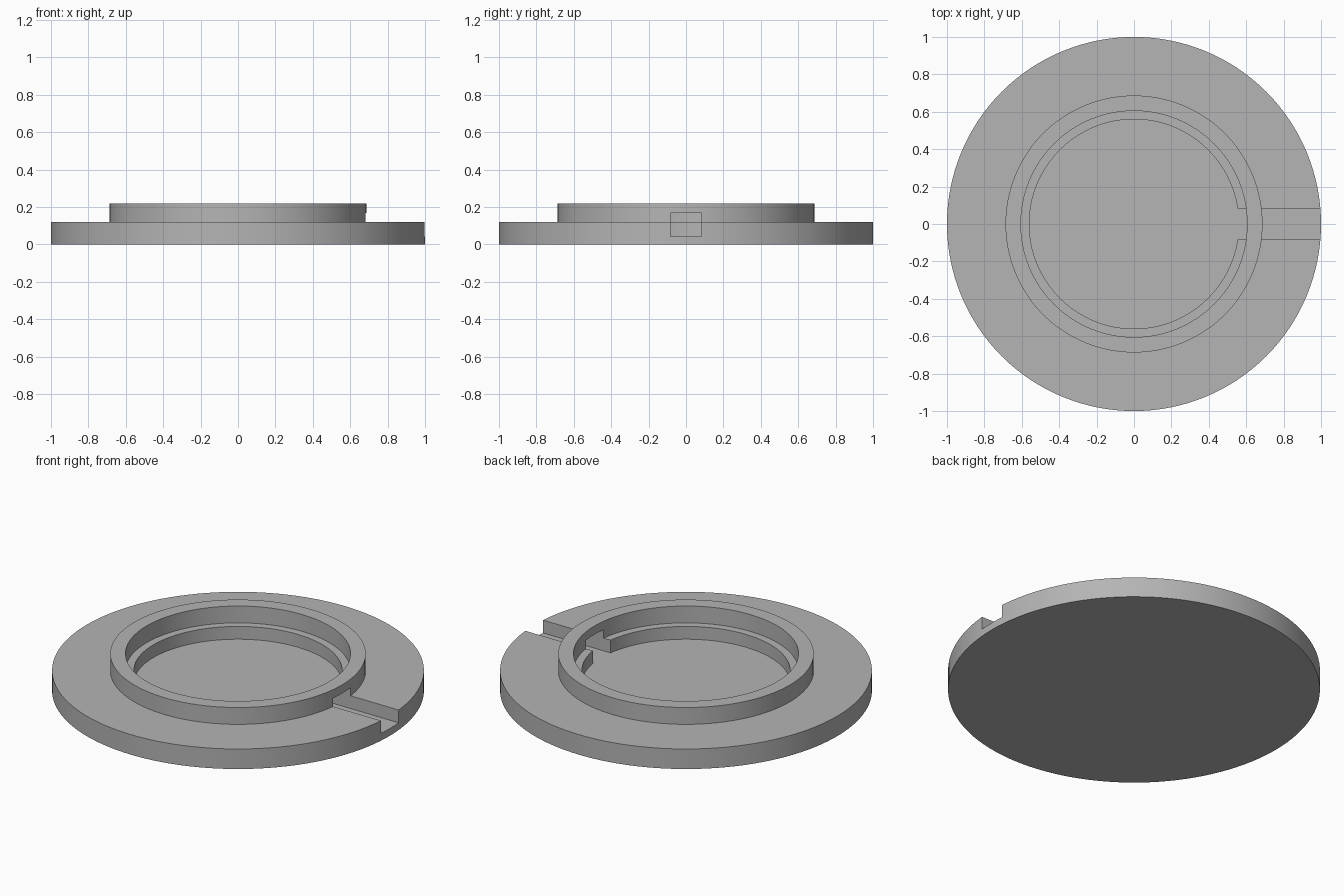
import bpy
import bmesh
import math

cube = bpy.data.objects.get("Cube")
if cube:
    bpy.data.objects.remove(cube, do_unlink=True)

SEGMENTS = 128
FLOOR = 0.043      # height of the recess floor and of the channel floor
FLANGE = 0.119     # top of the wide flange, and of the inner ledge
RIM = 0.219        # top of the raised rim

grey = bpy.data.materials.new("plain grey")
grey.use_nodes = True
colour = (0.46, 0.46, 0.46, 1.0)
grey.diffuse_color = colour
grey.node_tree.nodes["Principled BSDF"].inputs["Base Color"].default_value = colour


def add_object(name, bm):
    mesh = bpy.data.meshes.new(name)
    bmesh.ops.recalc_face_normals(bm, faces=bm.faces)
    bm.to_mesh(mesh)
    bm.free()
    mesh.materials.append(grey)
    obj = bpy.data.objects.new(name, mesh)
    bpy.context.scene.collection.objects.link(obj)
    return obj


def lathe(name, profile):
    """Turn a list of (radius, height) around z and cap both ends."""
    bm = bmesh.new()
    rings = []
    for r, z in profile:
        angles = [math.tau * i / SEGMENTS for i in range(SEGMENTS)]
        rings.append([bm.verts.new((r * math.cos(a), r * math.sin(a), z)) for a in angles])
    for low, high in zip(rings, rings[1:]):
        for i in range(SEGMENTS):
            j = (i + 1) % SEGMENTS
            bm.faces.new((low[i], low[j], high[j], high[i]))
    bm.faces.new(rings[0])
    bm.faces.new(rings[-1])
    return add_object(name, bm)


def box(name, low, high):
    bm = bmesh.new()
    bmesh.ops.create_cube(bm, size=1)
    for v in bm.verts:
        v.co = [(a + b) / 2 + c * (b - a) for a, b, c in zip(low, high, v.co)]
    return add_object(name, bm)


# Flanged body with raised rim, inner ledge and sunken floor
body = lathe("flanged_ring_base", [
    (1.0, 0), (1.0, FLANGE), (0.687, FLANGE), (0.687, RIM),
    (0.605, RIM), (0.605, FLANGE), (0.56, FLANGE), (0.56, FLOOR)])

# Channel through flange and rim wall on one side
channel = box("channel_cutter", (0.45, -0.083, FLOOR), (1.2, 0.083, 0.168))
channel.hide_render = True
channel.hide_viewport = True

cut = body.modifiers.new("channel", 'BOOLEAN')
cut.operation = 'DIFFERENCE'
cut.solver = 'EXACT'
cut.object = channel

# Bake the cut, then smooth the round walls
bpy.context.view_layer.objects.active = body
body.select_set(True)
bpy.ops.object.modifier_apply(modifier=cut.name)
bpy.data.objects.remove(channel, do_unlink=True)
bpy.ops.object.shade_smooth_by_angle(angle=math.radians(30))
